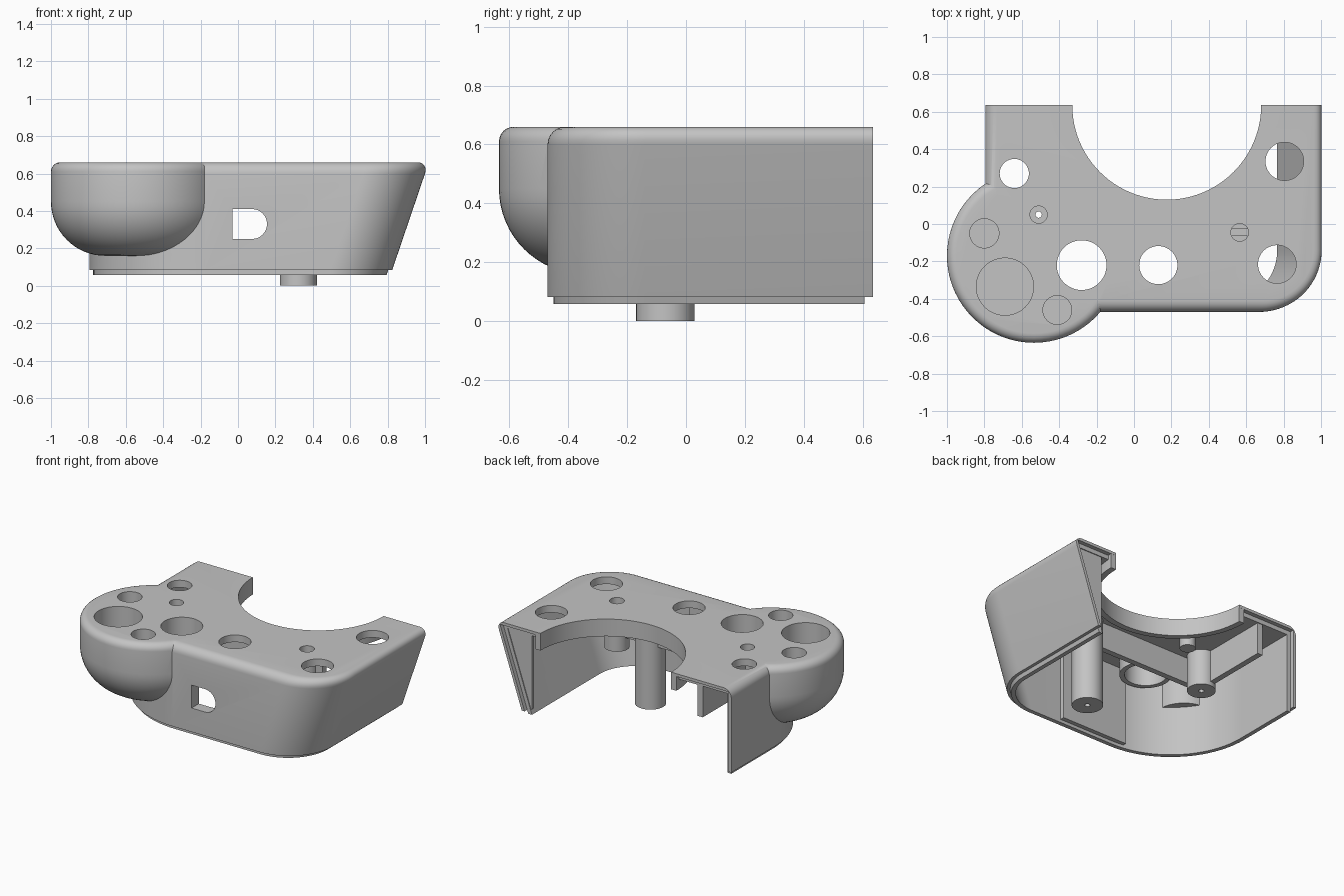
import bpy, bmesh, math

if "Cube" in bpy.data.objects:
    bpy.data.objects.remove(bpy.data.objects["Cube"], do_unlink=True)

grey = bpy.data.materials.new("plain_grey")
grey.use_nodes = True
grey.diffuse_color = (0.55, 0.55, 0.55, 1)
grey.node_tree.nodes["Principled BSDF"].inputs["Base Color"].default_value = (0.55, 0.55, 0.55, 1)

TOP, BACK, SLANT = 0.66, 0.635, 0.34
BULB = (-0.535, -0.17)


def make(name, bm):
    bmesh.ops.recalc_face_normals(bm, faces=bm.faces)
    mesh = bpy.data.meshes.new(name)
    bm.to_mesh(mesh)
    bm.free()
    mesh.materials.append(grey)
    obj = bpy.data.objects.new(name, mesh)
    bpy.context.collection.objects.link(obj)
    return obj


def combine(target, other, operation):
    """Apply a boolean and discard the second object."""
    mod = target.modifiers.new(operation.lower(), "BOOLEAN")
    mod.operation, mod.object, mod.solver = operation, other, "EXACT"
    bpy.context.view_layer.objects.active = target
    bpy.ops.object.modifier_apply(modifier=mod.name)
    bpy.data.objects.remove(other, do_unlink=True)


def cut(target, other):
    combine(target, other, "DIFFERENCE")


def join(target, other):
    combine(target, other, "UNION")


def arc(cx, cy, r, a0, a1, n=24):
    angles = [math.radians(a0 + (a1 - a0) * i / n) for i in range(n + 1)]
    return [(cx + r * math.cos(a), cy + r * math.sin(a)) for a in angles]


def outline(inset, z, back):
    """Case footprint; its right side leans inwards towards the bottom."""
    lean = SLANT * (z - 0.6)
    left = [(-0.795 + inset, back)] + arc(-0.175, 0.15, 0.62 - inset, 180, 270)
    right = arc(0.67, -0.14, 0.33 - inset, 270, 360) + [(1.0 - inset, back)]
    return left + [(x + lean, y) for x, y in right]


def loft(name, rings):
    """Capped solid through rings of equal point count."""
    bm = bmesh.new()
    loops = [[bm.verts.new(p) for p in ring] for ring in rings]
    for a, b in zip(loops, loops[1:]):
        for i in range(len(a)):
            j = (i + 1) % len(a)
            bm.faces.new((a[i], a[j], b[j], b[i]))
    bm.faces.new(loops[0])
    bm.faces.new(loops[-1])
    return make(name, bm)


def case_solid(name, levels, back):
    return loft(name, [[(x, y, z) for x, y in outline(d, z, back)] for d, z in levels])


def lathe(name, centre, profile, n=72):
    return loft(name, [[(x, y, z) for x, y in arc(*centre, r, 0, 360 - 360 / n, n - 1)]
                       for r, z in profile])


def cylinder(name, x, y, r, z0, z1, n=48):
    return lathe(name, (x, y), [(r, z0), (r, z1)], n)


def box(name, x0, x1, y0, y1, z0, z1):
    return loft(name, [[(x0, y0, z), (x1, y0, z), (x1, y1, z), (x0, y1, z)] for z in (z0, z1)])


def xz_plate(name, points, y0, y1):
    return loft(name, [[(x, y, z) for x, z in points] for y in (y0, y1)])


def round_edge(size, n=6):
    """Inset and height pairs for the rounded top edge."""
    steps = [math.pi / 2 * i / n for i in range(n + 1)]
    return [(size * (1 - math.cos(t)), TOP - size + size * math.sin(t)) for t in steps]


# Outer case, open at the bottom and back
case = case_solid("control_case", [(0, 0.083)] + round_edge(0.06), BACK)
cut(case, case_solid("cavity", [(0.022, -0.2), (0.022, 0.64)], 1.0))

# Inner lining forming the stepped lip
lining = case_solid("lining", [(0.021, 0.058), (0.021, 0.645)], 0.606)
cut(lining, case_solid("cavity", [(0.05, -0.2), (0.05, 0.61)], 1.0))
join(case, lining)

# Solid rounded bulb on the front corner
bulb = lathe("bulb", BULB, [(0.01, 0.16)] + arc(0.175, 0.45, 0.29, -90, 0, 16)
             + [(0.465 - d, z) for d, z in round_edge(0.05)])
cut(bulb, case_solid("cavity", [(0.03, -0.2), (0.03, 0.615)], 1.0))
join(case, bulb)

# Half-round opening at the back with a hanging rim
rim = cylinder("rim", 0.175, BACK, 0.545, 0.54, 0.645, 96)
cut(rim, box("rim_trim", -1, 1, BACK - 0.001, 2, 0, 1))
join(case, rim)
cut(case, cylinder("round_opening", 0.175, BACK, 0.505, 0.4, 0.9, 96))

# Bosses under the holes, and the pad behind the front slot
join(case, cylinder("screw_boss", 0.565, -0.045, 0.08, 0.34, 0.64))
join(case, cylinder("socket_collar", -0.28, -0.22, 0.165, 0.51, 0.64))
join(case, cylinder("pocket_boss", -0.69, -0.335, 0.19, 0.40, 0.64))
join(case, box("slot_pad", -0.26, 0.25, -0.45, -0.39, 0.08, 0.63))

# Holes in the top: x, y, radius, lowest point
for x, y, r, low in [(-0.64, 0.27, 0.078, 0.4), (-0.80, -0.05, 0.078, 0.44),
                     (-0.69, -0.335, 0.153, 0.44), (-0.41, -0.46, 0.077, 0.44),
                     (-0.28, -0.22, 0.133, 0.4), (0.13, -0.22, 0.102, 0.4),
                     (0.805, 0.335, 0.102, 0.57), (0.765, -0.215, 0.102, 0.57),
                     (0.565, -0.045, 0.047, 0.57)]:
    cut(case, cylinder("hole", x, y, r, low, 0.8))

# D-shaped slot in the front wall
slot = [(-0.03, 0.41), (-0.03, 0.25)] + arc(0.075, 0.33, 0.08, -90, 90, 16)
cut(case, xz_plate("slot", slot, -0.6, -0.3))

# Ribs and posts inside
join(case, box("cross_rib", -0.50, 0.70, -0.065, -0.025, 0.43, 0.62))
join(case, box("side_rib", -0.55, -0.51, 0.05, 0.60, 0.39, 0.62))
join(case, cylinder("tall_post", 0.323, -0.07, 0.099, 0, 0.63))
join(case, cylinder("short_post", -0.51, 0.05, 0.09, 0.36, 0.63))
join(case, cylinder("small_peg", -0.28, 0.19, 0.05, 0.52, 0.63))
cut(case, cylinder("screw_head", -0.51, 0.05, 0.046, 0.5, 0.8))
cut(case, cylinder("screw_hole", -0.51, 0.05, 0.017, 0.2, 0.8, 24))
cut(case, cylinder("pilot_hole", 0.323, -0.07, 0.017, -0.1, 0.3, 24))

# Wedge closing the back of the slanted side
wedge = [(0.77, 0.09), (0.80, 0.09), (0.97, 0.63), (0.77, 0.63)]
join(case, xz_plate("back_wedge", wedge, 0.575, 0.60))

bpy.ops.object.select_all(action="DESELECT")
case.select_set(True)
bpy.context.view_layer.objects.active = case
bpy.ops.object.shade_smooth_by_angle(angle=math.radians(30))
